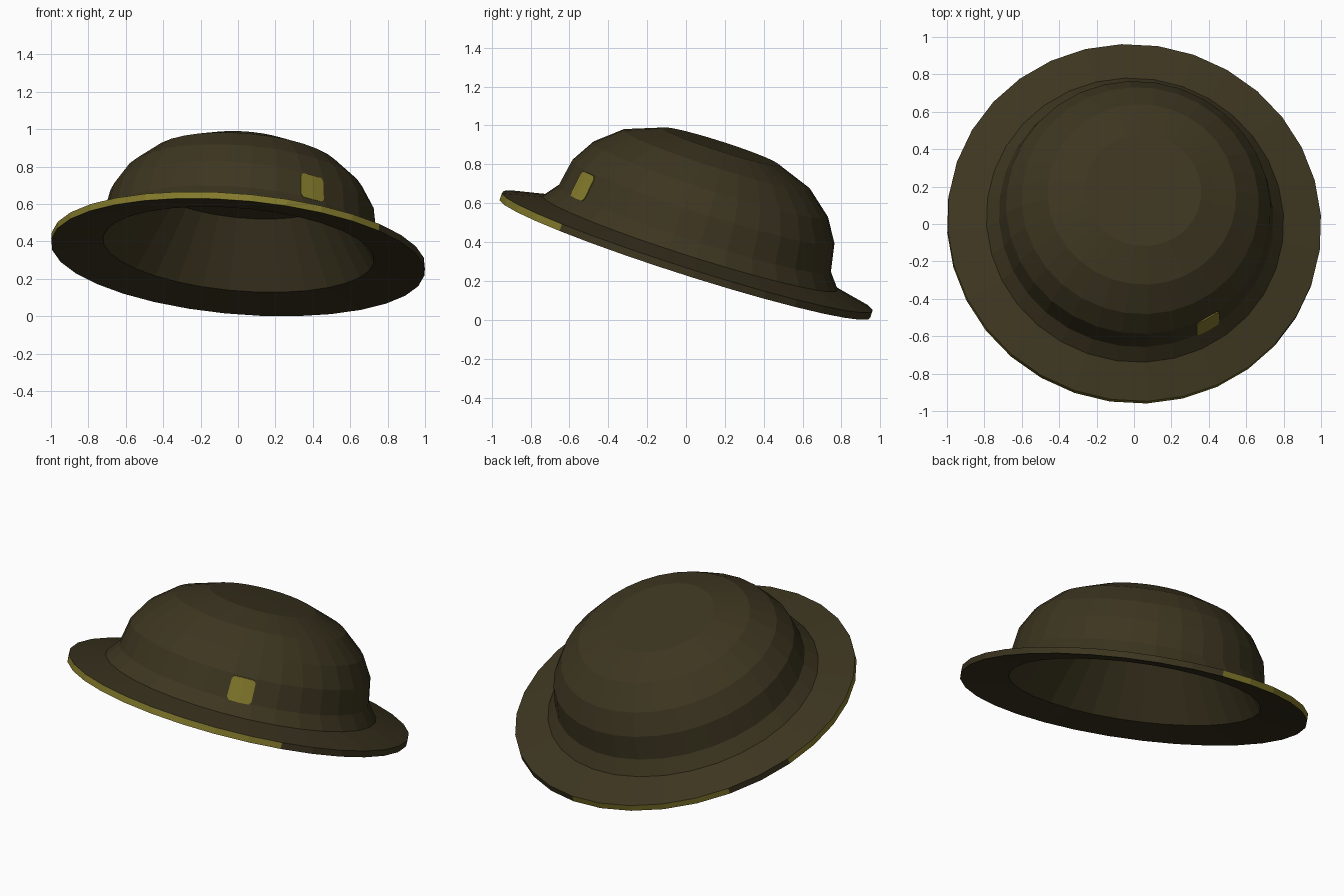
import bpy, bmesh, math
from mathutils import Vector, Matrix

if "Cube" in bpy.data.objects:
    bpy.data.objects.remove(bpy.data.objects["Cube"])

SIDES = 32
STEP = 360 / SIDES
PHASE = 82 - 7 * STEP          # first corner of the polygonal rings, degrees


def material(name, rgb):
    m = bpy.data.materials.new(name)
    m.diffuse_color = (*rgb, 1)
    m.use_nodes = True
    m.node_tree.nodes["Principled BSDF"].inputs["Base Color"].default_value = m.diffuse_color
    return m


brown = material("dark_brown", (0.046, 0.036, 0.0145))
olive = material("olive_yellow", (0.23, 0.195, 0.025))

# The whole hat leans back and slightly sideways
normal = Vector((0.081, 0.304, 0.95)).normalized()
TILT = Matrix.Translation((0, 0, 0.330)) @ \
    Vector((0, 0, 1)).rotation_difference(normal).to_matrix().to_4x4()


def polar(r, deg, z):
    a = math.radians(deg)
    return Vector((r * math.cos(a), r * math.sin(a), z))


def finish(name, bm, mats):
    bmesh.ops.transform(bm, matrix=TILT, verts=bm.verts)
    mesh = bpy.data.meshes.new(name)
    bm.to_mesh(mesh)
    bm.free()
    for m in mats:
        mesh.materials.append(m)
    ob = bpy.data.objects.new(name, mesh)
    bpy.context.collection.objects.link(ob)
    return ob


def lathe(profile, rule=None):
    """Revolve (radius, height) points; radius 0 becomes a single tip."""
    bm = bmesh.new()
    rings = []
    for r, z in profile:
        if r == 0:
            rings.append([bm.verts.new((0, 0, z))] * SIDES)
        else:
            rings.append([bm.verts.new(polar(r, PHASE + i * STEP, z)) for i in range(SIDES)])
    for row, (a, b) in enumerate(zip(rings, rings[1:])):
        for i in range(SIDES):
            j = (i + 1) % SIDES
            f = bm.faces.new(list(dict.fromkeys([a[i], a[j], b[j], b[i]])))
            if rule:
                f.material_index = rule(row, (PHASE + (i + 0.5) * STEP) % 360)
    bmesh.ops.recalc_face_normals(bm, faces=bm.faces)
    return bm


# Outer edge of the brim carries olive paint on two arcs
def edge_paint(row, deg):
    return int(row == EDGE_ROW and (82 < deg < 138.5 or 160.5 < deg < 318.5))


# Hat body: dome, brim, underside and shallow conical hollow
dome = [(0, 0.597), (0.313, 0.592), (0.506, 0.520), (0.637, 0.410),
        (0.710, 0.290), (0.737, 0.145)]
brim = [(0.798, 0.068), (1.003, 0.022), (1.003, -0.016)]
hollow = [(0.728, 0.028), (0.50, 0.365), (0, 0.365)]
EDGE_ROW = len(dome) + 1
finish("hat_body", lathe(dome + brim + hollow, edge_paint), [brown, olive])

# Badge: thin curved plate with clipped corners on the front of the crown
bm = bmesh.new()
outline = [(-5.6, 0.158), (-4.6, 0.141), (0, 0.139), (4.6, 0.141), (5.6, 0.158),
           (5.6, 0.263), (4.6, 0.280), (0, 0.282), (-4.6, 0.280), (-5.6, 0.263)]


def badge_ring(offset):
    return [bm.verts.new(polar(0.737 - (z - 0.145) * 0.186 + offset, -59 + d, z))
            for d, z in outline]


back, front = badge_ring(-0.004), badge_ring(0.004)
for ring in (back, front):
    bm.faces.new([ring[i] for i in (0, 1, 2, 7, 8, 9)])
    bm.faces.new([ring[i] for i in (2, 3, 4, 5, 6, 7)])
for i in range(len(outline)):
    j = (i + 1) % len(outline)
    bm.faces.new([back[i], back[j], front[j], front[i]])
bmesh.ops.recalc_face_normals(bm, faces=bm.faces)
finish("badge", bm, [olive])
